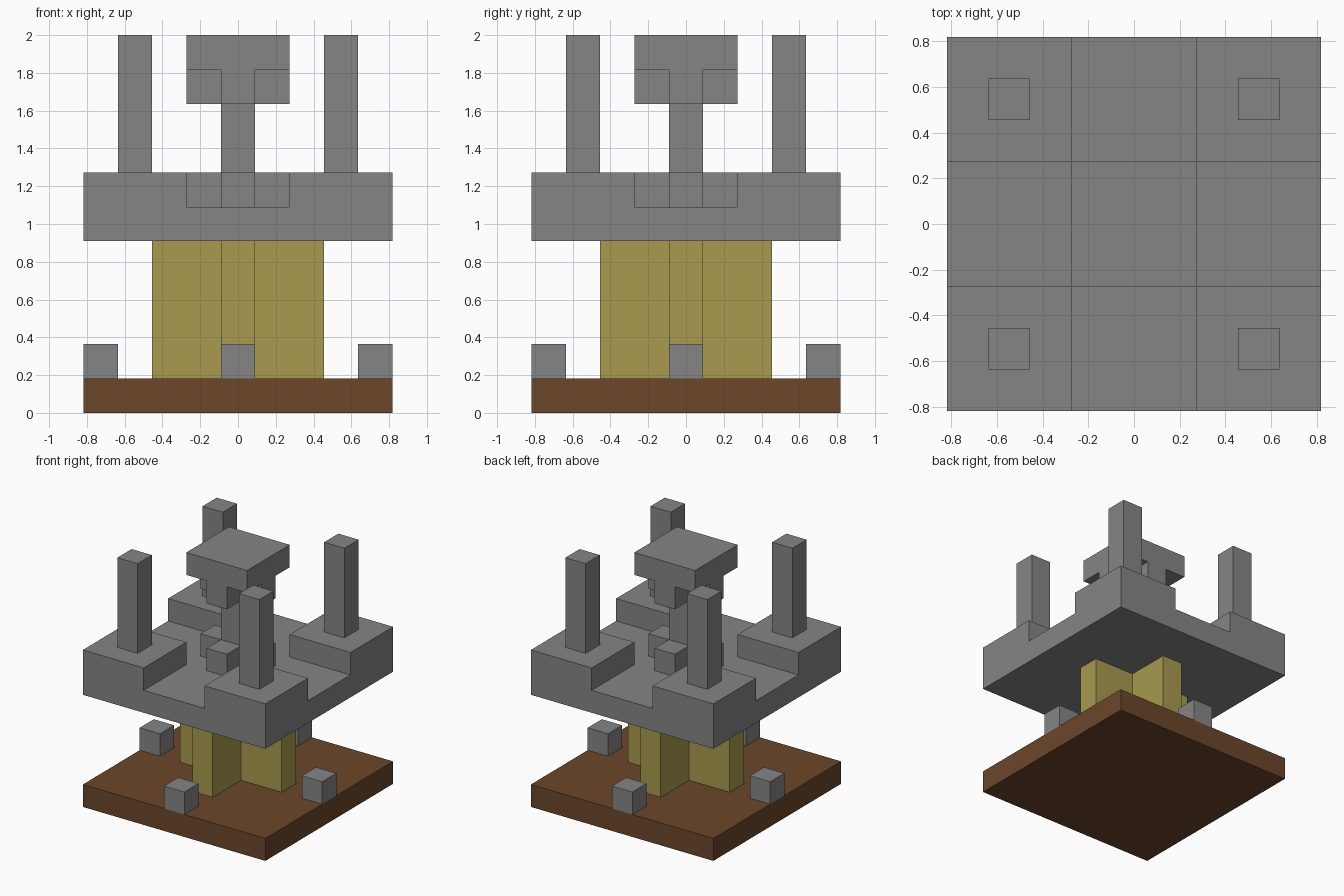
import bpy
import bmesh

U = 2 / 11  # the whole model sits on a grid of cubes this wide

if "Cube" in bpy.data.objects:
    bpy.data.objects.remove(bpy.data.objects["Cube"], do_unlink=True)


def material(name, rgb):
    mat = bpy.data.materials.new(name)
    mat.use_nodes = True
    colour = (*rgb, 1)
    mat.diffuse_color = colour
    mat.node_tree.nodes["Principled BSDF"].inputs["Base Color"].default_value = colour
    return mat


stone = material("grey stone", (0.235, 0.235, 0.235))
sand = material("yellow sandstone", (0.392, 0.323, 0.078))
earth = material("brown earth", (0.150, 0.061, 0.023))


def finish(name, bm, mat):
    """Merge flat faces and turn the bmesh into an object."""
    bmesh.ops.dissolve_limit(bm, angle_limit=0.01, verts=bm.verts, edges=bm.edges)
    bmesh.ops.recalc_face_normals(bm, faces=bm.faces)
    bmesh.ops.scale(bm, vec=(U, U, U), verts=bm.verts)
    mesh = bpy.data.meshes.new(name)
    bm.to_mesh(mesh)
    bm.free()
    mesh.materials.append(mat)
    obj = bpy.data.objects.new(name, mesh)
    bpy.context.collection.objects.link(obj)
    return obj


def raise_faces(bm, faces, height):
    """Extrude faces straight up and return the new top faces."""
    geom = bmesh.ops.extrude_face_region(bm, geom=faces)["geom"]
    verts = [g for g in geom if isinstance(g, bmesh.types.BMVert)]
    bmesh.ops.translate(bm, vec=(0, 0, height), verts=verts)
    return [g for g in geom if isinstance(g, bmesh.types.BMFace)]


def prism(name, outline, z0, z1, mat):
    bm = bmesh.new()
    face = bm.faces.new([bm.verts.new((x, y, z0)) for x, y in outline])
    raise_faces(bm, [face], z1 - z0)
    return finish(name, bm, mat)


def square(half, cx=0, cy=0):
    return [(cx + sx * half, cy + sy * half)
            for sx, sy in ((-1, -1), (1, -1), (1, 1), (-1, 1))]


def plus(reach, half=0.5):
    quarter = [(reach, -half), (reach, half), (half, half)]
    points = []
    for _ in range(4):
        points += quarter
        quarter = [(-y, x) for x, y in quarter]
    return points


# Ground slab with a block in the middle of each edge
prism("base", square(4.5), 0, 1, earth)
for side, x, y in (("front", 0, -4), ("back", 0, 4), ("left", 4, 0), ("right", -4, 0)):
    prism(side + "_block", square(0.5, x, y), 1, 2, stone)

# Cross-shaped support
prism("support", plus(2.5), 1, 5, sand)

# Platform: slab with a raised quarter at each corner, leaving crossed channels
bm = bmesh.new()
lines = (-4.5, -1.5, 1.5, 4.5)
grid = [[bm.verts.new((x, y, 5)) for x in lines] for y in lines]
floor = [bm.faces.new((grid[j][i], grid[j][i + 1], grid[j + 1][i + 1], grid[j + 1][i]))
         for j in range(3) for i in range(3)]
top = raise_faces(bm, floor, 1)
for face in top:
    centre = face.calc_center_median()
    if abs(centre.x) > 2 and abs(centre.y) > 2:
        raise_faces(bm, [face], 1)
finish("platform", bm, stone)

# Corner posts
for fb, y in (("front", -3), ("back", 3)):
    for lr, x in (("left", 3), ("right", -3)):
        prism(f"{fb}_{lr}_post", square(0.5, x, y), 7, 11, stone)

# Central pillar
prism("pillar_foot", plus(1.5), 6, 7, stone)
prism("pillar_shaft", square(0.5), 7, 9, stone)
prism("pillar_brackets", plus(1.5), 9, 10, stone)
prism("pillar_cap", square(1.5), 10, 11, stone)
